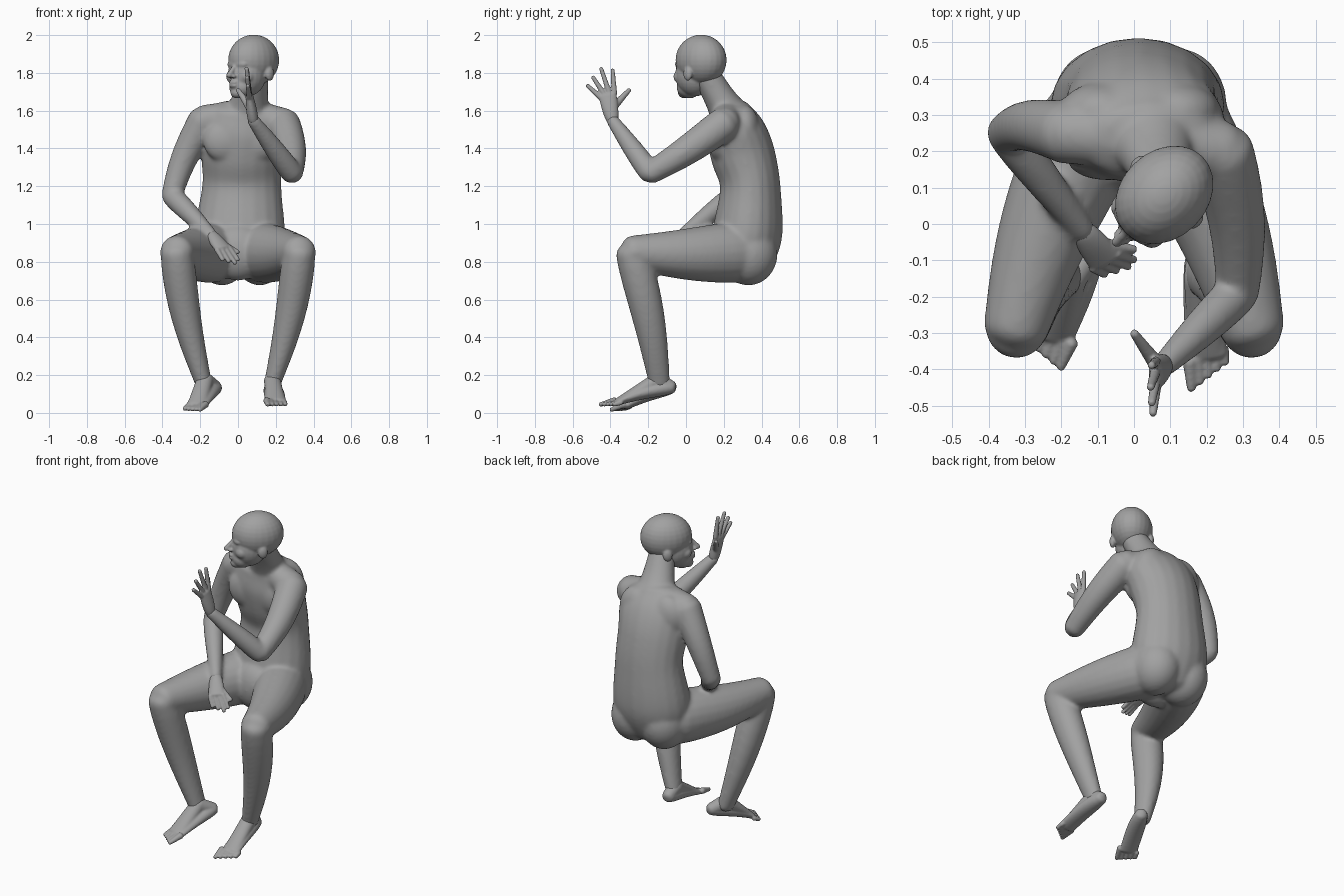
import bpy
import bmesh
from math import sin, cos, pi, radians
from mathutils import Vector, Matrix

cube = bpy.data.objects.get("Cube")
if cube:
    bpy.data.objects.remove(cube, do_unlink=True)

bm = bmesh.new()
SEGMENTS = 20
STEPS = 10
RIGHTWARD = Vector((1, 0, 0))
STRAIGHT = Vector((0, 0, 0))
MIRROR = Vector((-1, 1, 1))

grey = bpy.data.materials.new("plain grey")
grey.use_nodes = True
colour = (0.36, 0.36, 0.36, 1)
grey.diffuse_color = colour
grey.node_tree.nodes["Principled BSDF"].inputs["Base Color"].default_value = colour


def finish(name, voxel, softness):
    """Merge the shapes gathered so far into one smooth named part."""
    bmesh.ops.recalc_face_normals(bm, faces=bm.faces)
    mesh = bpy.data.meshes.new(name)
    bm.to_mesh(mesh)
    bm.clear()
    mesh.materials.append(grey)
    part = bpy.data.objects.new(name, mesh)
    bpy.context.collection.objects.link(part)
    remesh = part.modifiers.new("skin", "REMESH")
    remesh.mode = "VOXEL"
    remesh.voxel_size = voxel
    remesh.use_smooth_shade = True
    soften = part.modifiers.new("soften", "SMOOTH")
    soften.iterations = softness


def sweep(stations, side, roundness):
    """Closed skin over (centre, half width, half depth) stations."""
    last = len(stations) - 1
    sections = []
    for i, (centre, width, depth) in enumerate(stations):
        before = stations[max(i - 1, 0)][0]
        after = stations[min(i + 1, last)][0]
        along = (after - before).normalized()
        across = (side - along * side.dot(along)).normalized()
        sections.append((centre, along, across, width, depth))

    def rounded_end(section, sign):
        centre, along, across, width, depth = section
        result = []
        for k in range(1, 5):
            angle = k * pi / 9
            push = along * sign * roundness * min(width, depth) * sin(angle)
            shrink = cos(angle)
            result.append((centre + push, along, across, width * shrink, depth * shrink))
        return result

    first_end = rounded_end(sections[0], -1)
    last_end = rounded_end(sections[-1], 1)
    rings = []
    for centre, along, across, width, depth in first_end[::-1] + sections + last_end:
        normal = along.cross(across)
        ring = []
        for k in range(SEGMENTS):
            angle = 2 * pi * k / SEGMENTS
            offset = across * width * cos(angle) + normal * depth * sin(angle)
            ring.append(bm.verts.new(centre + offset))
        rings.append(ring)
    for low, high in zip(rings, rings[1:]):
        for k in range(SEGMENTS):
            n = (k + 1) % SEGMENTS
            bm.faces.new((low[k], low[n], high[n], high[k]))
    bm.faces.new(rings[0][::-1])
    bm.faces.new(rings[-1])


def pair(size):
    return Vector(size if isinstance(size, tuple) else (size, size))


def limb(start, end, start_size, end_size, muscle=0, bow=STRAIGHT, side=RIGHTWARD):
    """Tapered limb between two joints, with a muscle swell and a bow."""
    stations = []
    for i in range(STEPS + 1):
        t = i / STEPS
        swell = muscle * sin(pi * t ** 0.7)
        size = pair(start_size).lerp(pair(end_size), t)
        centre = start.lerp(end, t) + bow * sin(pi * t)
        stations.append((centre, size.x + swell, size.y + swell))
    sweep(stations, side, roundness=0.7)


def ball(centre, radii, frame=Matrix(), both=False):
    """Ellipsoid, optionally repeated on the other side of its frame."""
    places = [Vector(centre)]
    if both:
        places.append(places[0] * MIRROR)
    for place in places:
        matrix = frame @ Matrix.Translation(place) @ Matrix.Diagonal((*radii, 1))
        bmesh.ops.create_uvsphere(bm, u_segments=24, v_segments=16, radius=1, matrix=matrix)


def smooth_spine(points):
    """Catmull-Rom stations through x, y, z, half width, half depth points."""
    ends = [points[0]] + points + [points[-1]]
    stations = []
    for a, b, c, d in zip(ends, ends[1:], ends[2:], ends[3:]):
        for i in range(STEPS):
            t = i / STEPS
            x, y, z, width, depth = [
                q + t * (r - p + t * (2 * p - 5 * q + 4 * r - s
                                      + t * (3 * q - p - 3 * r + s))) / 2
                for p, q, r, s in zip(a, b, c, d)]
            stations.append((Vector((x, y, z)), width, depth))
    return stations


def hand(name, wrist, knuckles, across, pointing, fan, reach, thumb_tip):
    """Flat palm, four fingers spread by the fan angle, and a thumb."""
    across = across.normalized()
    limb(wrist, knuckles, (0.032, 0.027), (0.048, 0.02), muscle=0.004, side=across)
    for k in range(4):
        angle = fan * (k - 0.5)
        direction = pointing.normalized() * cos(angle) + across * sin(angle)
        base = knuckles + across * 0.025 * (k - 1.5)
        tip = base + direction * reach * (1 - abs(k - 1) / 6)
        limb(base, tip, 0.015, 0.011, side=across)
    limb(wrist.lerp(knuckles, 0.4), thumb_tip, 0.024, 0.012, side=across)
    finish(name, voxel=0.005, softness=4)


def foot(name, ankle, heel, sole_ball, outward):
    """Heel, arch and instep with five toes from the big toe outwards."""
    limb(heel, sole_ball, (0.038, 0.034), (0.056, 0.02), muscle=0.008,
         bow=Vector((0, 0, 0.01)))
    limb(ankle, sole_ball, 0.045, (0.05, 0.02))
    limb(ankle, heel, 0.045, 0.036)
    ahead = (sole_ball - heel).normalized()
    row = Vector((outward, 0.35, -0.1)) * 0.024
    for k in range(5):
        base = sole_ball + row * (k - 2)
        limb(base, base + ahead * (0.08 - k / 100), 0.014 if k else 0.019, 0.012)
    finish(name, voxel=0.006, softness=4)


# torso: pelvis up to the shoulders
spine = smooth_spine([
    (0.01, 0.29, 0.8, 0.21, 0.16),
    (0.01, 0.325, 0.95, 0.24, 0.185),
    (0.02, 0.34, 1.2, 0.21, 0.16),
    (0.02, 0.3, 1.37, 0.215, 0.17),
    (0.03, 0.26, 1.5, 0.225, 0.155),
    (0.04, 0.23, 1.59, 0.19, 0.115),
])
sweep(spine, RIGHTWARD, roundness=0.5)
middle = Matrix.Translation((0.015, 0, 0))
ball((0.1, 0.33, 0.84), (0.14, 0.155, 0.165), middle, both=True)    # buttocks
ball((0.09, 0.18, 1.44), (0.11, 0.06, 0.11), middle, both=True)     # chest muscles
ball((0.1, 0.31, 1.5), (0.12, 0.08, 0.13), middle, both=True)       # shoulder blades
ball((0, 0.18, 0.85), (0.15, 0.1, 0.15))                            # groin

# joints of the arms
right_shoulder = Vector((-0.18, 0.25, 1.545))
right_elbow = Vector((-0.35, 0.25, 1.15))
right_wrist = Vector((-0.14, -0.02, 0.94))
left_shoulder = Vector((0.24, 0.2, 1.53))
left_elbow = Vector((0.285, -0.19, 1.27))
left_wrist = Vector((0.08, -0.39, 1.55))

# neck and shoulder tops
neck_base = Vector((0.05, 0.23, 1.58))
limb(neck_base, Vector((0.09, 0.1, 1.8)), (0.13, 0.11), 0.074, muscle=-0.012)
for shoulder in (right_shoulder, left_shoulder):
    limb(neck_base, shoulder, 0.085, 0.085, side=Vector((0, 1, 0)))

# arms: the right one rests, the left one is raised
limb(right_shoulder, right_elbow, 0.087, 0.056, bow=Vector((-0.02, 0.02, 0)))
limb(right_elbow, right_wrist, 0.056, 0.034, muscle=0.006)
limb(left_shoulder, left_elbow, 0.09, 0.06, muscle=0.004, bow=Vector((0.02, 0, -0.01)))
limb(left_elbow, left_wrist, 0.058, 0.034, muscle=0.006)

# legs
hip = Vector((0.12, 0.26, 0.85))
knee = Vector((0.325, -0.285, 0.85))
shin_end = Vector((0.18, -0.14, 0.15))
for flip in (Vector((1, 1, 1)), MIRROR):
    limb(hip * flip, knee * flip, (0.15, 0.16), 0.09, muscle=0.01,
         bow=Vector((0.02, 0, -0.01)) * flip)
    limb(knee * flip, shin_end * flip, (0.085, 0.088), (0.044, 0.056), muscle=0.015,
         bow=Vector((0.02, 0.015, 0)) * flip)
finish("body", voxel=0.01, softness=14)

hand("right_hand", right_wrist, Vector((-0.08, -0.1, 0.87)),
     across=Vector((-0.8, -0.5, -0.15)), pointing=Vector((0.5, -0.2, -0.7)),
     fan=0.05, reach=0.1, thumb_tip=Vector((0, -0.07, 0.85)))
hand("left_hand", left_wrist, Vector((0.06, -0.415, 1.68)),
     across=Vector((0, -1, -0.3)), pointing=Vector((-0.1, -0.2, 1)),
     fan=radians(14), reach=0.15, thumb_tip=Vector((0, -0.3, 1.71)))

foot("left_foot", Vector((0.182, -0.15, 0.17)), Vector((0.18, -0.08, 0.135)),
     Vector((0.2, -0.36, 0.06)), outward=1)
foot("right_foot", Vector((-0.175, -0.15, 0.17)), Vector((-0.12, -0.08, 0.135)),
     Vector((-0.22, -0.31, 0.04)), outward=-1)

# head, built facing front and turned towards the right
turn = Matrix.Translation((0.083, 0.08, 0)) @ Matrix.Rotation(radians(-45), 4, "Z")
ball((0, 0, 1.868), (0.12, 0.15, 0.134), turn)                     # skull
ball((0, -0.05, 1.79), (0.1, 0.103, 0.115), turn)                  # face
ball((0, -0.09, 1.725), (0.068, 0.065, 0.06), turn)                # jaw
ball((0, -0.125, 1.695), (0.036, 0.034, 0.03), turn)               # chin
ball((0, -0.125, 1.845), (0.07, 0.024, 0.024), turn)               # brow
ball((0, -0.13, 1.74), (0.036, 0.032, 0.045), turn)                # mouth area
for lip_height in (1.732, 1.75):
    ball((0, -0.158, lip_height), (0.026, 0.012, 0.009), turn)
ball((0.014, -0.163, 1.782), (0.012, 0.014, 0.01), turn, both=True)  # nostrils
ball((0.042, -0.118, 1.82), (0.02, 0.02, 0.014), turn, both=True)    # eyes
ball((0.055, -0.1, 1.78), (0.036, 0.038, 0.036), turn, both=True)    # cheeks
ball((0.11, 0.01, 1.795), (0.018, 0.028, 0.038), turn, both=True)    # ears
limb(turn @ Vector((0, -0.142, 1.835)), turn @ Vector((0, -0.186, 1.785)),
     0.012, 0.015, side=Vector((1, -1, 0)))                          # nose
finish("head", voxel=0.006, softness=6)
bm.free()
